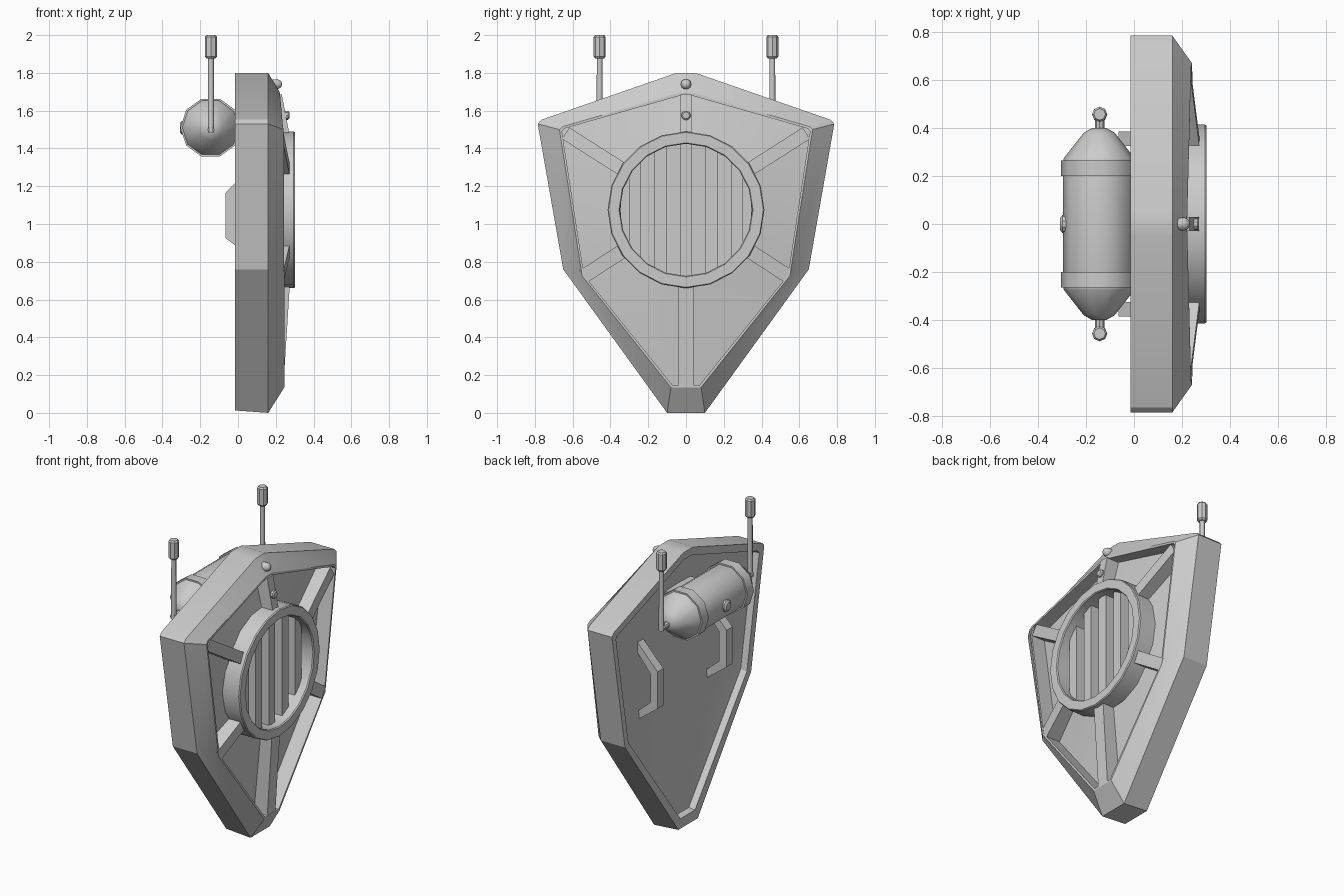
import bpy, bmesh, math
from mathutils import Vector, Matrix

if "Cube" in bpy.data.objects:
    bpy.data.objects.remove(bpy.data.objects["Cube"])


def finish(name, bm, angle=30):
    bmesh.ops.recalc_face_normals(bm, faces=bm.faces[:])
    me = bpy.data.meshes.new(name)
    bm.to_mesh(me)
    bm.free()
    ob = bpy.data.objects.new(name, me)
    bpy.context.collection.objects.link(ob)
    me.shade_smooth()
    me.set_sharp_from_angle(angle=math.radians(angle))
    return ob


def loft(name, rings, closed=False, angle=30):
    """Skin a list of equal-length vertex rings, capped or joined end to end."""
    bm = bmesh.new()
    vs = [[bm.verts.new(p) for p in r] for r in rings]
    n = len(rings[0])
    pairs = list(zip(vs, vs[1:])) + ([(vs[-1], vs[0])] if closed else [])
    for a, b in pairs:
        for i in range(n):
            j = (i + 1) % n
            bm.faces.new((a[i], a[j], b[j], b[i]))
    if not closed:
        bm.faces.new(vs[0])
        bm.faces.new(vs[-1])
    return finish(name, bm, angle)


def lathe(name, profile, centre, axis, sides, closed=False, angle=30):
    """Turn (radius, distance) pairs about an axis through centre."""
    def place(r, t, a):
        c, s = r * math.cos(a), r * math.sin(a)
        return Vector(centre) + Vector({'X': (t, c, s), 'Y': (c, t, s), 'Z': (c, s, t)}[axis])
    rings = [[place(r, t, 2 * math.pi * k / sides) for k in range(sides)] for r, t in profile]
    return loft(name, rings, closed, angle)


def box(name, centre, size):
    bm = bmesh.new()
    bmesh.ops.create_cube(bm, size=1, matrix=Matrix.Translation(centre) @ Matrix.Diagonal((*size, 1)))
    return finish(name, bm)


def ring(half, x):
    """Mirror a half outline of (y, z) points into a full ring; x may vary by point."""
    xs = x if isinstance(x, (list, tuple)) else [x] * len(half)
    pts = [(a, y, z) for a, (y, z) in zip(xs, half)]
    return pts + [(a, -y, z) for a, y, z in reversed(pts)]


# Shield body: back dish, outer wall, bevelled rim, front panel rising to the grille
CZ = 1.075
outer = [(.05, 1.80), (.765, 1.552), (.785, 1.53), (.65, .76), (.10, 0)]
outer_back = [(y, max(z, .013)) for y, z in outer]
rim = [(.035, 1.695), (.655, 1.515), (.67, 1.50), (.55, .725), (.08, .135)]
rim_in = [(.03, 1.68), (.645, 1.505), (.657, 1.49), (.54, .73), (.07, .145)]
rim_x = [.222, .238, .242, .245, .245]
lip = [(.04, 1.75), (.725, 1.515), (.738, 1.50), (.61, .775), (.075, .075)]
lip_in = [(.04, 1.745), (.72, 1.51), (.733, 1.495), (.605, .778), (.072, .082)]
dish = [(y * .58, CZ + (z - CZ) * .58) for y, z in lip]
hole = [(.395 * math.cos(math.radians(a)), CZ + .395 * math.sin(math.radians(a))) for a in (85, 33, 29, -30, -84)]
loft("shield_body", [
    ring(dish, .08), ring(lip_in, .03), ring(lip, -.012), ring(outer_back, -.015),
    ring(outer, .16), ring(rim, rim_x), ring(rim_in, rim_x), ring(rim_in, .145),
    ring(hole, .195), ring(hole, .145)], angle=22)

# Round grille frame
C = (0, 0, CZ)
lathe("grille_frame", [(.415, .11), (.415, .295), (.41, .302), (.355, .302), (.35, .295), (.35, .11)],
      C, 'X', 20, closed=True)

# Vertical slats fitted to the circle
for i in range(-2, 3):
    y = i * .135
    h = 2 * math.sqrt(.37 ** 2 - y ** 2)
    box("grille_slat", (.19, y, CZ), (.11, .066, h))

# Six tapering spokes from the frame to the rim
for deg, length, w, x_end in [(90, .61, .03, .232), (-90, .94, .042, .24), (32.5, .755, .036, .235),
                              (147.5, .755, .036, .235), (-33, .645, .038, .242), (213, .645, .038, .242)]:
    a = math.radians(deg)
    out = Vector((0, math.cos(a), math.sin(a)))
    side = Vector((0, -math.sin(a), math.cos(a)))
    sections = []
    for d, top in ((.385, .275), (length, x_end)):
        mid = Vector(C) + out * d
        sections.append([mid + side * s * w + Vector((x, 0, 0))
                         for s, x in ((-1, .12), (1, .12), (1, top), (-1, top))])
    loft("spoke", sections)

# Studs on the rim and on the upper spoke
lathe("rim_stud", [(.026, -.02), (.028, .02), (.018, .038), (.005, .042)], (.19, 0, 1.74), 'X', 10, angle=50)
lathe("spoke_stud", [(.025, -.03), (.025, .018), (.018, .025)], (.247, 0, 1.575), 'X', 10)

# Horizontal tank on the back with domed ends
T = (-.145, 0, 1.51)
half = [(.15, .265), (.147, .275), (.065, .38), (.03, .40)]
lathe("tank", [(r, -t) for r, t in reversed(half)] + half, T, 'Y', 10, angle=38)
for off in (0, -.465):
    lathe("tank_band", [(.145, .2), (.16, .2), (.16, .265), (.145, .265)], (T[0], off, T[2]),
          'Y', 10, closed=True, angle=38)
lathe("tank_button", [(.038, .03), (.038, -.008), (.025, -.018)], (-.29, 0, 1.51), 'X', 10)
box("tank_mount", (.03, 0, 1.51), (.1, .26, .1))

# Antennas and carry handles, one pair each
for s in (-1, 1):
    y = s * .457
    lathe("antenna_arm", [(.019, -.04), (.019, .03)], (-.143, s * .43, 1.50), 'Y', 8)
    lathe("antenna_rod", [(.017, 1.485), (.015, 1.89)], (-.143, y, 0), 'Z', 8, angle=50)
    lathe("antenna_tip", [(.024, 1.877), (.032, 1.887), (.032, 1.99), (.024, 2.0)], (-.143, y, 0), 'Z', 8)
    path = [(.10, 1.34, .10, 1.275), (-.065, 1.165, -.012, 1.14), (-.065, .925, -.012, .95), (.10, .80, .10, .855)]
    loft("handle", [[(xa, s * .325, za), (xa, s * .385, za), (xb, s * .385, zb), (xb, s * .325, zb)]
                    for xa, za, xb, zb in path])
